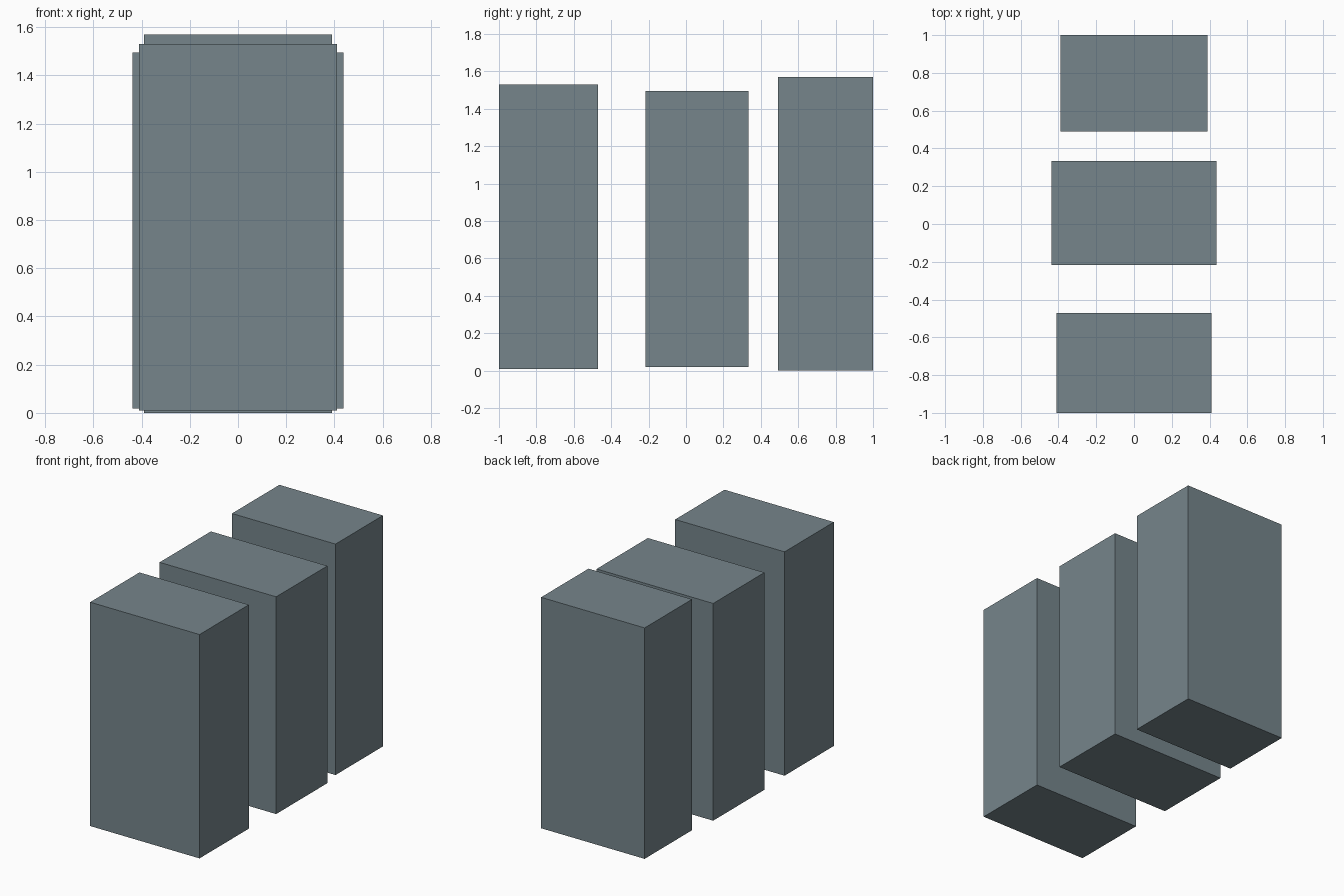
import bpy

if "Cube" in bpy.data.objects:
    bpy.data.objects.remove(bpy.data.objects["Cube"])

# Single flat slate-grey colour
mat = bpy.data.materials.new("slate_grey")
mat.diffuse_color = (0.18, 0.235, 0.26, 1)
mat.use_nodes = True
mat.node_tree.nodes["Principled BSDF"].inputs["Base Color"].default_value = mat.diffuse_color


def block(name, half_width, y0, y1, z0, z1):
    """Plain box spanning the given limits, centred on x = 0."""
    bpy.ops.mesh.primitive_cube_add(size=1, location=(0, (y0 + y1) / 2, (z0 + z1) / 2))
    ob = bpy.context.object
    ob.name = name
    ob.scale = (2 * half_width, y1 - y0, z1 - z0)
    bpy.ops.object.transform_apply(location=False, rotation=False, scale=True)
    ob.data.materials.append(mat)


# Three upright blocks in a row, each a slightly different size
block("front_block", 0.411, -1.0, -0.471, 0.009, 1.53)
block("middle_block", 0.438, -0.216, 0.334, 0.018, 1.494)
block("back_block", 0.389, 0.491, 1.0, 0.0, 1.569)
